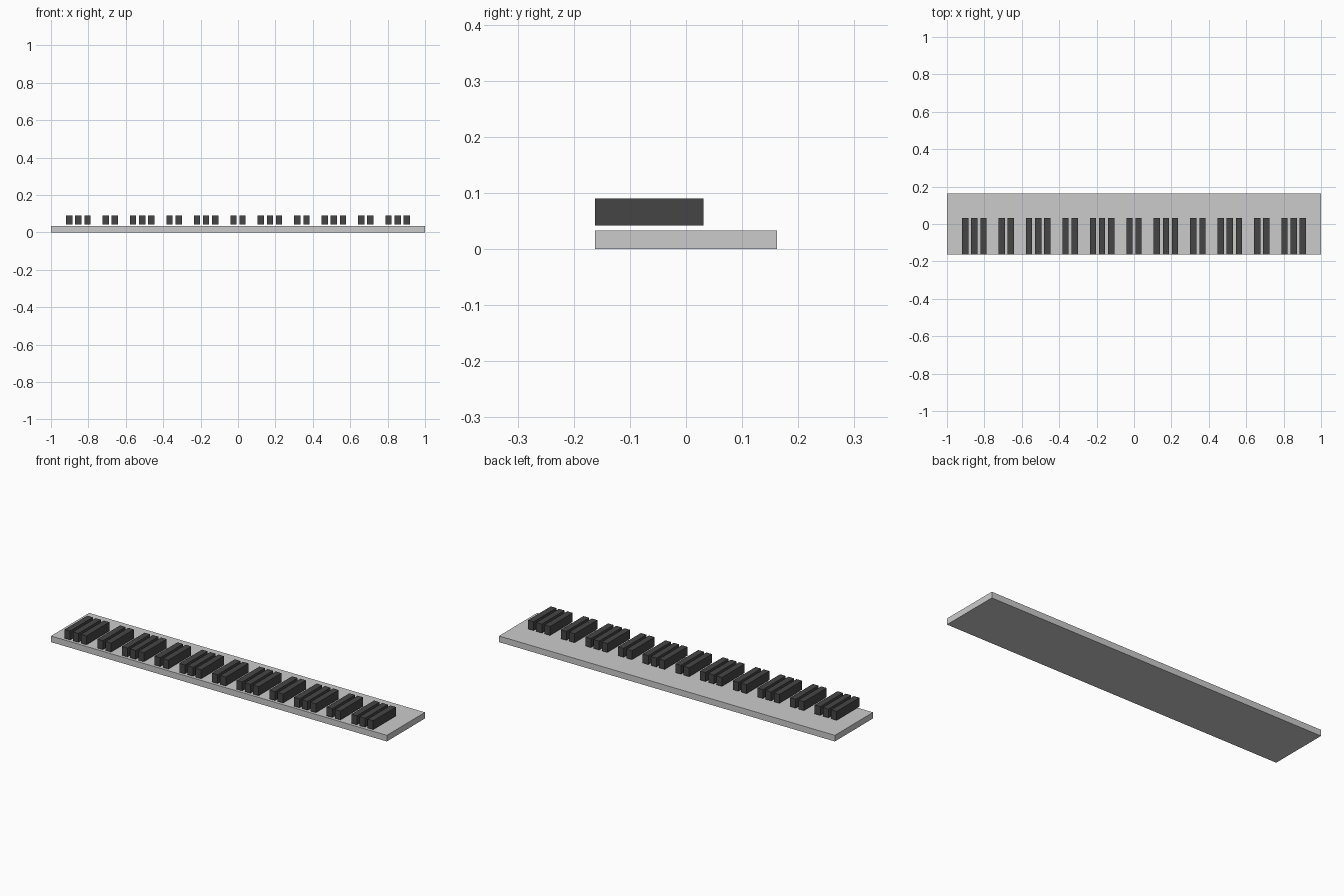
import bpy

if "Cube" in bpy.data.objects:
    bpy.data.objects.remove(bpy.data.objects["Cube"])

WHITE = 2 / 41           # width of one natural key; 41 fit the full length
KEY_W = 0.033
DEPTH = 0.1623           # half depth of the bed

dark = bpy.data.materials.new("dark_key")
dark.diffuse_color = (0.06, 0.06, 0.06, 1)
dark.use_nodes = True
dark.node_tree.nodes["Principled BSDF"].inputs["Base Color"].default_value = dark.diffuse_color


def box(name, x0, x1, y0, y1, z0, z1, mat=None):
    bpy.ops.mesh.primitive_cube_add(
        size=1, location=((x0 + x1) / 2, (y0 + y1) / 2, (z0 + z1) / 2))
    ob = bpy.context.object
    ob.name = name
    ob.scale = (x1 - x0, y1 - y0, z1 - z0)
    bpy.ops.object.transform_apply(location=False, rotation=False, scale=True)
    if mat:
        ob.data.materials.append(mat)
    return ob


# Plain slab under the keys
box("key_bed", -1, 1, -DEPTH, DEPTH, 0, 0.033)

# Raised keys in alternating groups of three and two, floating above the slab
for group in range(11):
    count = 3 if group % 2 == 0 else 2
    centre = (group - 5) * 3.5 * WHITE
    for i in range(count):
        x = centre + (i - (count - 1) / 2) * WHITE
        box(f"raised_key_{group + 1}_{i + 1}", x - KEY_W / 2, x + KEY_W / 2,
            -DEPTH, 0.031, 0.042, 0.09, dark)
